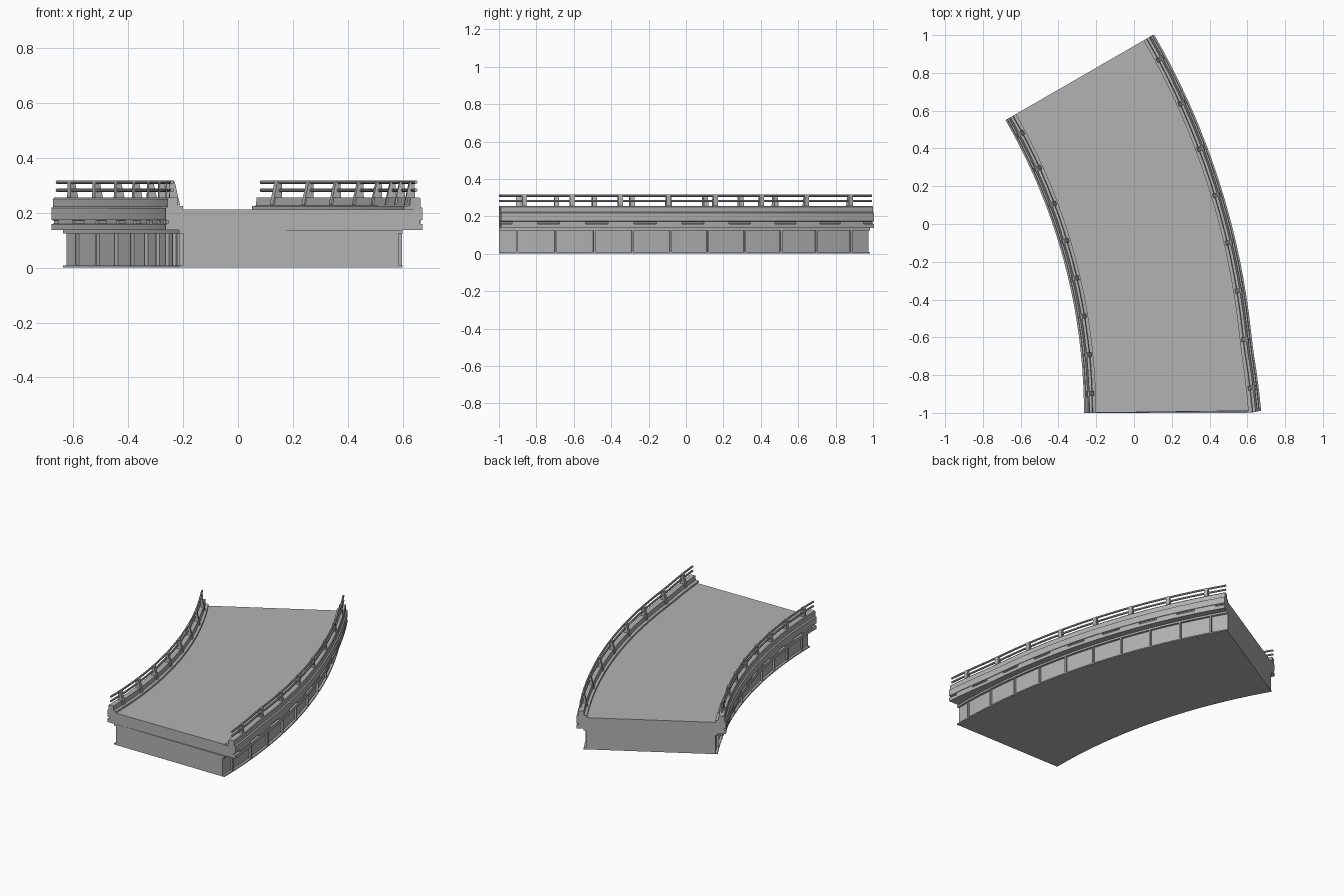
import bpy, bmesh, math
from mathutils import Vector

cube = bpy.data.objects.get("Cube")
if cube:
    bpy.data.objects.remove(cube)

mat = bpy.data.materials.new("concrete_grey")
mat.use_nodes = True
GREY = (0.45, 0.45, 0.45, 1)
mat.diffuse_color = GREY
mat.node_tree.nodes["Principled BSDF"].inputs["Base Color"].default_value = GREY

CX, CY = -3.365, -1.0          # centre of the curve
INNER, OUTER = 3.1, 4.008      # deck edge radii
SWEEP = 30.0                   # degrees covered


def place(r, a, z, flare):
    """Point at radius r, angle a (degrees); the outer edge flares at the start."""
    skew = 0.0
    if flare:
        edge = min(max((r - 3.9) / 0.05, 0), 1)
        start = max(0, 1 - a / 5)
        skew = 0.2 * max(0, r - 3.95) * start
        r += 0.03 * edge * start
    t = math.radians(a)
    return Vector((CX + r * math.cos(t), CY + r * math.sin(t) + skew, z))


def sweep(name, profile, a0=0.0, a1=SWEEP, steps=20, flare=True, smooth=True):
    """Sweep a closed (radius, height) profile along the curve and cap it."""
    bm = bmesh.new()
    rings = []
    for i in range(steps + 1):
        a = a0 + (a1 - a0) * i / steps
        rings.append([bm.verts.new(place(r, a, z, flare)) for r, z in profile])
    n = len(profile)
    for p, q in zip(rings, rings[1:]):
        for j in range(n):
            k = (j + 1) % n
            bm.faces.new((p[j], p[k], q[k], q[j]))
    bm.faces.new(rings[0])
    bm.faces.new(rings[-1])
    bmesh.ops.recalc_face_normals(bm, faces=bm.faces)
    mesh = bpy.data.meshes.new(name)
    bm.to_mesh(mesh)
    bm.free()
    mesh.materials.append(mat)
    obj = bpy.data.objects.new(name, mesh)
    bpy.context.collection.objects.link(obj)
    if smooth:
        bpy.ops.object.select_all(action='DESELECT')
        obj.select_set(True)
        bpy.context.view_layer.objects.active = obj
        bpy.ops.object.shade_smooth_by_angle(angle=math.radians(30))
    return obj


def box(r0, r1, z0, z1):
    return [(r0, z0), (r1, z0), (r1, z1), (r0, z1)]


def circle(r, z, radius, sides=8):
    return [(r + radius * math.cos(2 * math.pi * i / sides),
             z + radius * math.sin(2 * math.pi * i / sides)) for i in range(sides)]


# Girder body, bottom plate and top flange
G0, G1 = 3.165, 3.95
sweep("girder", box(G0, G1, 0.008, 0.13), flare=False)
sweep("bottom_plate", box(G0 - 0.015, G1 + 0.015, 0, 0.008), flare=False)
sweep("top_flange", box(G0 - 0.015, G1 + 0.015, 0.125, 0.138), flare=False)

# Deck slab with a groove along each edge
edge = [(0, 0.137), (0, 0.158), (0.012, 0.161), (0.012, 0.171), (0, 0.174), (0, 0.212)]
sweep("deck_slab", [(OUTER - s, z) for s, z in edge]
      + [(INNER + s, z) for s, z in reversed(edge)])

# Edge parts, as inward offset and height
kerb = [(0, 0.212), (0, 0.217), (0.008, 0.222), (0.008, 0.25), (0.012, 0.255),
        (0.044, 0.255), (0.047, 0.226), (0.064, 0.224), (0.064, 0.212)]
post = [(0.016, 0.25), (0.055, 0.228), (0.036, 0.312), (0.031, 0.317),
        (0.021, 0.317), (0.018, 0.312)]

for side, base, sign in (("inner", INNER, 1), ("outer", OUTER, -1)):
    def offset(pts):
        return [(base + sign * s, z) for s, z in pts]

    sweep(side + "_kerb", offset(kerb))

    # Two round handrails
    for label, z in (("lower", 0.282), ("upper", 0.311)):
        sweep(f"{side}_{label}_rail", circle(base + sign * 0.025, z, 0.0065))

    # Tapered posts and the blocks set into the edge groove
    for i in range(8):
        mid = (i + 0.5) * SWEEP / 8
        half = math.degrees(0.012 / base)
        sweep(f"{side}_post_{i + 1}", offset(post), mid - half, mid + half, 1, smooth=False)
        sweep(f"{side}_groove_block_{i + 1}", offset(box(0.003, 0.014, 0.159, 0.173)),
              mid - 1, mid + 1, 2, smooth=False)

    # Stiffener ribs on the girder side
    web = G0 if side == "inner" else G1
    for i in range(10):
        mid = 1.4 + 3 * i
        sweep(f"{side}_rib_{i + 1}", box(web - sign * 0.013, web + sign * 0.005, 0.006, 0.13),
              mid - 0.07, mid + 0.07, 1, flare=False, smooth=False)
